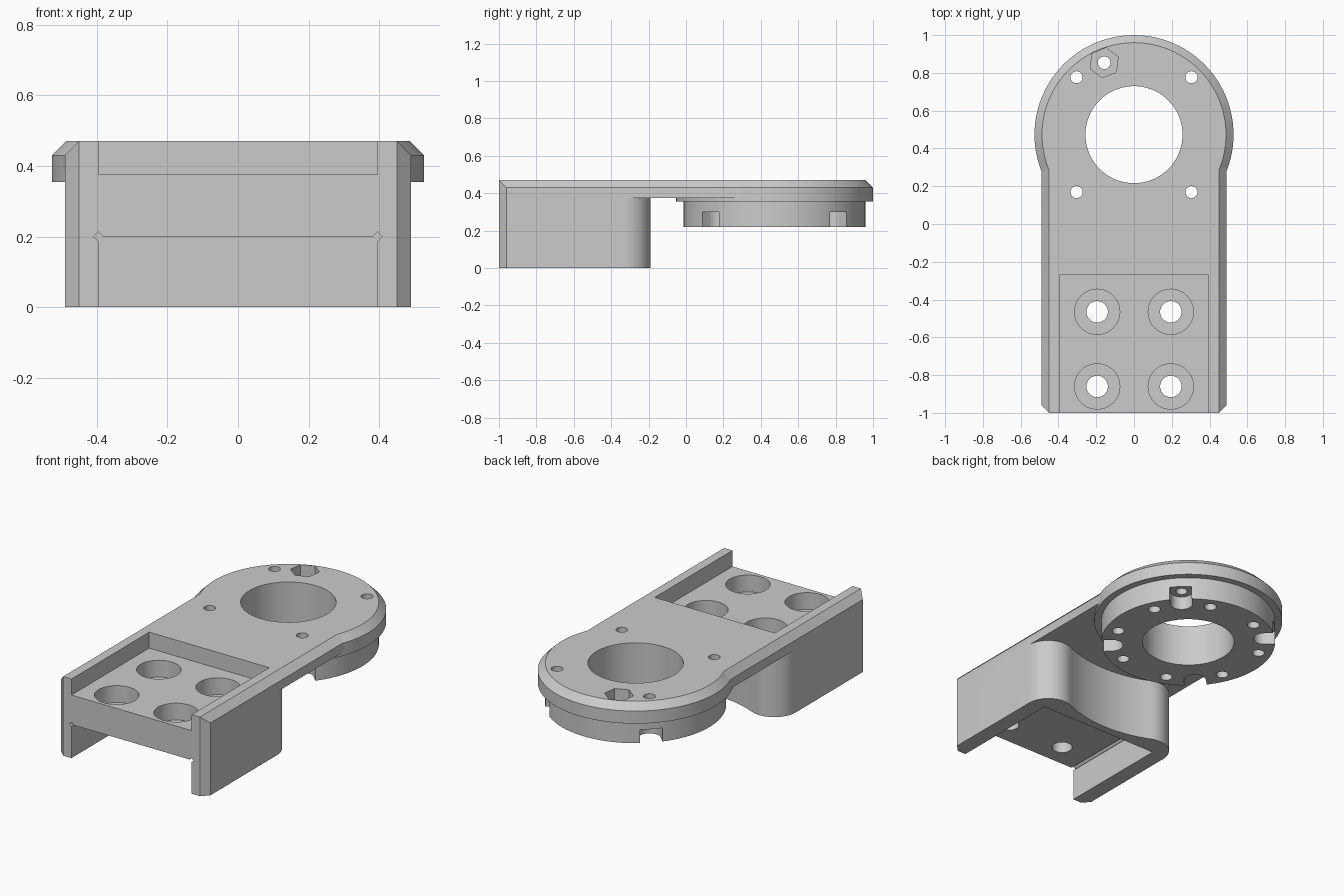
import bpy, bmesh
from math import sin, cos, pi, radians, atan2, hypot
from mathutils import Matrix

if "Cube" in bpy.data.objects:
    bpy.data.objects.remove(bpy.data.objects["Cube"])

grey = bpy.data.materials.new("plain grey")
grey.use_nodes = True
grey.diffuse_color = (0.6, 0.6, 0.6, 1)
grey.node_tree.nodes["Principled BSDF"].inputs["Base Color"].default_value = (0.6, 0.6, 0.6, 1)

CY = 0.473             # centre of the round head
TOP, UNDER = 0.47, 0.375
W, CH = 0.49, 0.04     # half width of the arm, chamfer size


def finish(name, bm):
    bmesh.ops.recalc_face_normals(bm, faces=bm.faces)
    mesh = bpy.data.meshes.new(name)
    bm.to_mesh(mesh)
    bm.free()
    ob = bpy.data.objects.new(name, mesh)
    bpy.context.collection.objects.link(ob)
    mesh.materials.append(grey)
    return ob


def prism(name, points, z0, z1):
    bm = bmesh.new()
    face = bm.faces.new([bm.verts.new((x, y, z0)) for x, y in points])
    new = bmesh.ops.extrude_face_region(bm, geom=[face])["geom"]
    verts = [v for v in new if isinstance(v, bmesh.types.BMVert)]
    bmesh.ops.translate(bm, verts=verts, vec=(0, 0, z1 - z0))
    return finish(name, bm)


def arc(x, y, r, a0, a1, n):
    return [(x + r * cos(a0 + (a1 - a0) * i / n), y + r * sin(a0 + (a1 - a0) * i / n))
            for i in range(n + 1)]


def cylinder(name, x, y, r, z0, z1, sides=40, turn=0.0):
    return prism(name, arc(x, y, r, turn, turn + 2 * pi, sides)[:-1], z0, z1)


def box(name, x0, x1, y0, y1, z0, z1):
    return prism(name, [(x0, y0), (x1, y0), (x1, y1), (x0, y1)], z0, z1)


def combine(target, other, operation):
    mod = target.modifiers.new("join", 'BOOLEAN')
    mod.operation, mod.object, mod.solver = operation, other, 'EXACT'
    bpy.context.view_layer.objects.active = target
    bpy.ops.object.modifier_apply(modifier=mod.name)
    bpy.data.objects.remove(other)


def cut(target, other):
    combine(target, other, 'DIFFERENCE')


def polar(r, degrees):
    return r * cos(radians(degrees)), CY + r * sin(radians(degrees))


# Clamp block outline: bevelled front, rounded rear corners, hollowed rear
R = 0.14
cx, cyr = W - R, -0.33
tangent = atan2(CY - cyr, -cx)
hollow = hypot(cx, CY - cyr) - R
right_side = [(W - CH, -1), (W, -1 + CH)] + arc(cx, cyr, R, 0, tangent, 14)
rear = arc(0, CY, hollow, tangent - pi, -tangent, 20)[1:-1]
left_side = [(-x, y) for x, y in reversed(right_side)]
bracket = prism("bracket", right_side + rear + left_side, 0, UNDER + 0.03)

# Arm plate with chamfered long edges
arm = prism("arm", [(W - CH, -1), (W, -1 + CH), (W, 0.31), (-W, 0.31),
                    (-W, -1 + CH), (-W + CH, -1)], UNDER, TOP)
combine(bracket, arm, 'UNION')
for s in (-1, 1):
    wedge = box("edge_cutter", -0.1, 0.1, -1.2, 0.6, 0, 0.2)
    wedge.data.transform(Matrix.Translation((s * (W - CH / 2), 0, TOP - CH / 2))
                         @ Matrix.Rotation(s * pi / 4, 4, 'Y'))
    cut(bracket, wedge)

# Upper recess and lower pocket, with corner relief grooves
cut(bracket, box("recess_cutter", -0.395, 0.395, -1.2, -0.27, UNDER, 0.7))
cut(bracket, box("pocket_cutter", -0.395, 0.395, -1.2, -0.31, -0.2, 0.2))
for s in (-1, 1):
    groove = cylinder("groove_cutter", 0, 0, 0.013, 0.31, 1.2, 4)
    groove.data.transform(Matrix.Translation((s * 0.395, 0, 0.2))
                          @ Matrix.Rotation(pi / 2, 4, 'X'))
    cut(bracket, groove)

# Counterbored mounting holes
for x in (-0.195, 0.195):
    for y in (-0.465, -0.86):
        cut(bracket, cylinder("bore_cutter", x, y, 0.12, 0.275, 0.6))
        cut(bracket, cylinder("bolt_cutter", x, y, 0.057, 0.1, 0.6, 28))

# Round head with a chamfered rim, and the hub below it
bm = bmesh.new()
rings = []
for r, z in ((0.487, 0.22), (0.487, 0.355), (0.527, 0.355), (0.527, TOP - CH), (0.527 - CH, TOP)):
    rings.append([bm.verts.new((x, y, z)) for x, y in arc(0, CY, r, 0, 2 * pi, 96)[:-1]])
for low, high in zip(rings, rings[1:]):
    for i in range(96):
        j = (i + 1) % 96
        bm.faces.new((low[i], low[j], high[j], high[i]))
bm.faces.new(rings[0])
bm.faces.new(rings[-1])
combine(bracket, finish("head", bm), 'UNION')
cut(bracket, cylinder("centre_cutter", 0, CY, 0.257, 0, 0.8, 72))

# Four screw holes, each opening into a notch in the hub rim
for k in range(4):
    a = 45 + 90 * k
    x, y = polar(0.43, a)
    t = radians(a)
    slot = arc(x, y, 0.062, t + pi / 2, t + 3 * pi / 2, 14)
    for sx, sy in (slot[-1], slot[0]):
        slot.append((sx + 0.2 * cos(t), sy + 0.2 * sin(t)))
    cut(bracket, prism("notch_cutter", slot, 0.1, 0.3))
    cut(bracket, cylinder("screw_cutter", x, y, 0.032, 0.1, 0.7, 24))

# Eight blind holes under the hub; one runs through to a hexagonal nut pocket
for k in range(8):
    a = 22.5 + 45 * k
    x, y = polar(0.412, a)
    through = k == 2
    cut(bracket, cylinder("pin_cutter", x, y, 0.034, 0.1, 0.7 if through else 0.34, 24))
    if through:
        cut(bracket, cylinder("nut_cutter", x, y, 0.08, 0.39, 0.7, 6, radians(22.5)))

bpy.ops.object.select_all(action='DESELECT')
bracket.select_set(True)
bpy.context.view_layer.objects.active = bracket
bpy.ops.object.shade_smooth_by_angle(angle=radians(30))
